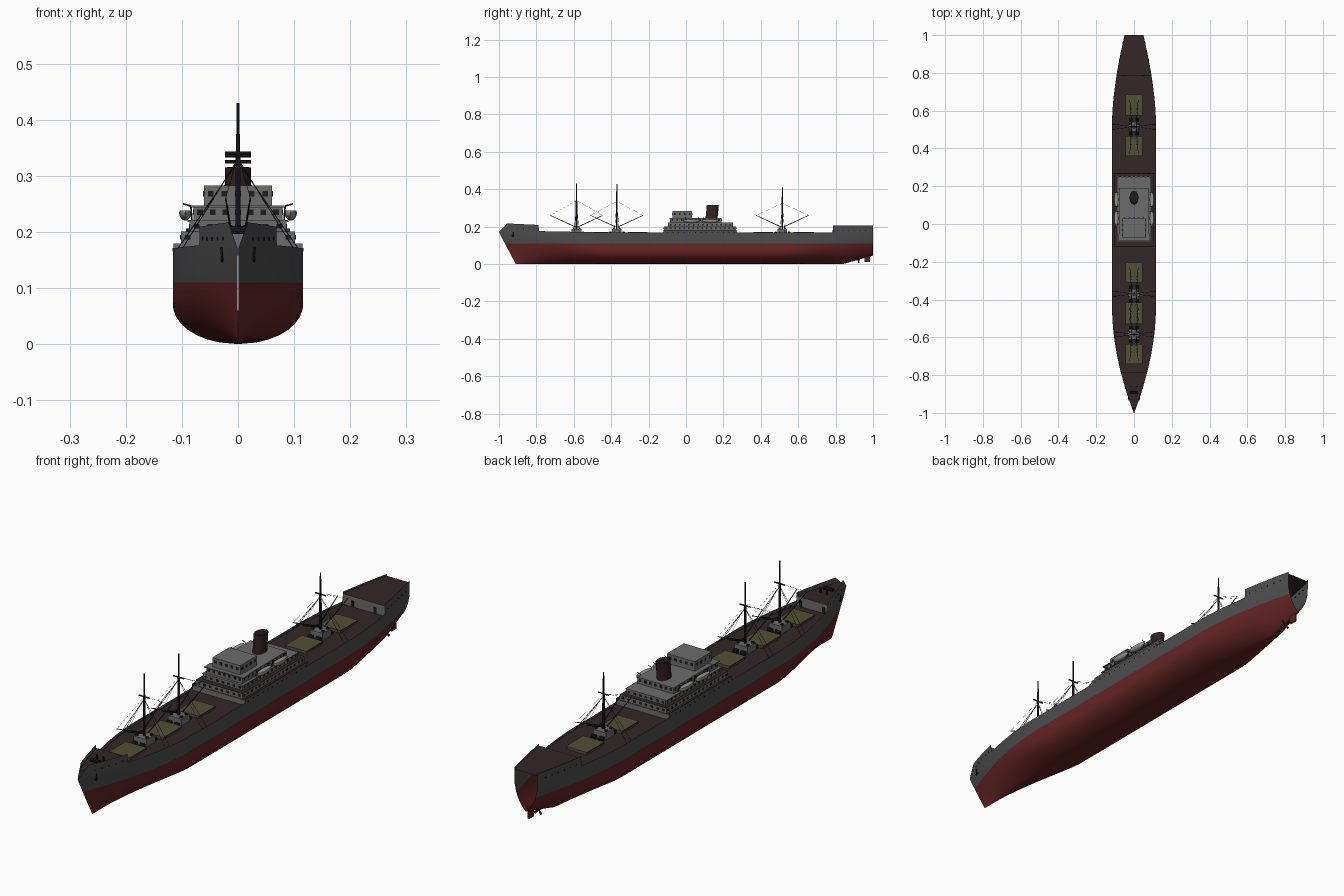
import bpy, bmesh, math
from mathutils import Vector, Matrix

cube = bpy.data.objects.get("Cube")
if cube:
    bpy.data.objects.remove(cube, do_unlink=True)


def material(name, r, g, b):
    m = bpy.data.materials.new(name)
    m.use_nodes = True
    m.diffuse_color = (r, g, b, 1)
    bsdf = m.node_tree.nodes["Principled BSDF"]
    bsdf.inputs["Base Color"].default_value = (r, g, b, 1)
    bsdf.inputs["Roughness"].default_value = 0.8
    return m


RED = material("antifouling red", 0.13, 0.018, 0.018)
GREY = material("hull grey", 0.075, 0.075, 0.075)
HOUSE = material("house grey", 0.15, 0.15, 0.15)
DECK = material("deck brown", 0.035, 0.02, 0.02)
HATCH = material("hatch olive", 0.085, 0.08, 0.035)
FUNNEL = material("funnel maroon", 0.035, 0.014, 0.014)
BLACK = material("fittings black", 0.012, 0.012, 0.012)
BOAT = material("lifeboat pale grey", 0.3, 0.3, 0.28)
WATERLINE, MAIN = 0.11, 0.158


def finish(name, bm, mats, smooth=False):
    me = bpy.data.meshes.new(name)
    bm.to_mesh(me)
    bm.free()
    for m in mats:
        me.materials.append(m)
    if smooth:
        me.shade_smooth()
        me.set_sharp_from_angle(angle=math.radians(35))
    ob = bpy.data.objects.new(name, me)
    bpy.context.scene.collection.objects.link(ob)
    return ob


def boxes(name, items, mat):
    """Each item is (x0, x1, y0, y1, z0, z1)."""
    bm = bmesh.new()
    for x0, x1, y0, y1, z0, z1 in items:
        centre = Matrix.Translation(((x0 + x1) / 2, (y0 + y1) / 2, (z0 + z1) / 2))
        size = Matrix.Diagonal((x1 - x0, y1 - y0, z1 - z0, 1))
        bmesh.ops.create_cube(bm, size=1, matrix=centre @ size)
    return finish(name, bm, [mat])


def rods(name, items, mat, sides=8):
    """Each item is (start, end, start radius, end radius)."""
    bm = bmesh.new()
    for a, b, r0, r1 in items:
        a, b = Vector(a), Vector(b)
        turn = (b - a).to_track_quat('Z', 'Y').to_matrix().to_4x4()
        bmesh.ops.create_cone(bm, cap_ends=True, segments=sides, radius1=r0, radius2=r1,
                              depth=(b - a).length, matrix=Matrix.Translation((a + b) / 2) @ turn)
    return finish(name, bm, [mat], True)


# Hull shape rules
def clamp(v):
    return max(0.0, min(1.0, v))


def mix(a, b, t):
    return a + (b - a) * t


def keel(y):
    return 0.045 * clamp((y - 0.84) / 0.16)


def half(y, z):
    bow, stern = clamp((-y - 0.45) / 0.55), clamp((y - 0.55) / 0.45)
    beam = 0.116 * (1 - 0.99 * bow ** 1.83 - 0.57 * stern ** 1.6)
    full = mix(mix(0.07, 0.2, bow), 0.16, stern)
    power = mix(mix(0.5, 0.9, bow), 0.85, stern)
    u = clamp((z - keel(y)) / (full - keel(y)))
    return beam * (1 - (1 - u) ** 2) ** power


def rake(y, z):
    return y + 0.09 * clamp((-y - 0.7) / 0.3) ** 2 * clamp(1 - z / 0.17)


def top(y):
    if y < -0.957:
        return mix(0.217, 0.172, (-y - 0.957) / 0.043)
    if y < -0.788:
        return mix(0.209, 0.217, (-y - 0.788) / 0.169)
    if y > 0.786:
        return 0.206
    if -0.121 < y < 0.271:
        return 0.183
    return 0.168 + 0.008 * clamp((-y - 0.4) / 0.39)


# Hull skin, open at the stern
stations = sorted([-1 + i * 0.04 for i in range(51)]
                  + [-0.98, -0.957, -0.789, -0.787, -0.122, -0.1205, 0.2705, 0.272, 0.785, 0.787])
bm = bmesh.new()
rows = []
for y in stations:
    k = keel(y)
    zs = [mix(k, WATERLINE, (i / 10) ** 1.6) for i in range(11)]
    zs += [mix(WATERLINE, top(y), i / 3) for i in (1, 2, 3)]
    side = [(half(y, z), rake(y, z), z) for z in zs]
    pts = [(-x, b, c) for x, b, c in reversed(side[1:])] + side
    rows.append([bm.verts.new(p) for p in pts])
for a, b in zip(rows, rows[1:]):
    for i in range(len(a) - 1):
        f = bm.faces.new((a[i], b[i], b[i + 1], a[i + 1]))
        f.material_index = 0 if 3 <= i < len(a) - 4 else 1
bmesh.ops.recalc_face_normals(bm, faces=bm.faces)
if sum(f.normal.z for f in bm.faces) > 0:
    bmesh.ops.reverse_faces(bm, faces=bm.faces)
finish("hull", bm, [RED, GREY], True)


# Decks follow the hull width
def deck(name, y0, y1, z, n=14):
    bm = bmesh.new()
    last = None
    for i in range(n + 1):
        y = mix(y0, y1, i / n)
        w = half(y, z) - 0.0005
        pair = [bm.verts.new((-w, y, z)), bm.verts.new((w, y, z))]
        if last:
            bm.faces.new((last[0], last[1], pair[1], pair[0]))
        last = pair
    finish(name, bm, [DECK])


deck("main_deck", -0.79, 0.79, MAIN, 40)
deck("forecastle_deck", -0.975, -0.787, 0.196)
deck("poop_deck", 0.786, 1.0, 0.199)
deck("midship_deck", -0.12, 0.27, 0.179)
bulkheads = []
for y, z in ((-0.788, 0.196), (0.787, 0.199), (-0.1195, 0.179), (0.2695, 0.179)):
    w = half(y, MAIN) - 0.001
    bulkheads.append((-w, w, y - 0.001, y + 0.001, MAIN, z))
boxes("bulkheads", bulkheads, HOUSE)
boxes("bulkhead_doors", [(x - 0.006, x + 0.006, y - 0.002, y + 0.002, MAIN, 0.182)
                         for x in (-0.05, 0.05) for y in (-0.787, 0.786)], BLACK)

# Superstructure tiers: half width, y range, z range
tiers = [(0.102, -0.118, 0.268, MAIN, 0.2), (0.086, -0.095, 0.25, 0.2, 0.219),
         (0.079, -0.085, 0.19, 0.219, 0.245), (0.061, -0.073, 0.032, 0.245, 0.283)]
for name, (w, y0, y1, z0, z1) in zip(("deckhouse_base", "lower_house", "upper_house", "bridge"), tiers):
    boxes(name, [(-w, w, y0, y1, z0, z1)], HOUSE)
for s, n in ((-1, "right"), (1, "left")):
    boxes(n + "_side_deck", [tuple(sorted((s * 0.087, s * 0.102))) + (-0.118, 0.268, 0.2, 0.201)], DECK)
boxes("end_decks", [(-0.102, 0.102, a, b, 0.2, 0.201) for a, b in ((-0.118, -0.096), (0.251, 0.268))], DECK)
boxes("boat_deck", [(-0.09, 0.09, -0.095, 0.25, 0.218, 0.221)], HOUSE)
boxes("bridge_wings", [(-0.085, 0.085, -0.09, -0.05, 0.243, 0.247)], HOUSE)

# Windows around the tiers
panes = []
for (w, y0, y1, z0, z1), z, h in zip(tiers, (0.19, 0.21, 0.235, 0.268), (0.004, 0.004, 0.005, 0.005)):
    n = round(w / 0.012)
    for i in range(n):
        x = mix(-w, w, (i + 0.5) / n)
        for y in (y0, y1):
            panes.append((x - 0.005, x + 0.005, y - 0.0015, y + 0.0015, z - h, z + h))
    m = round((y1 - y0) / 0.024)
    for i in range(m):
        y = mix(y0, y1, (i + 0.5) / m)
        for x in (-w, w):
            panes.append((x - 0.0015, x + 0.0015, y - 0.004, y + 0.004, z - h, z + h))
boxes("windows", panes, BLACK)

# Portholes along the hull
holes = []
spots = [(-0.1 + 0.03 * i, 0.168) for i in range(13)] + [(0.81 + 0.03 * i, 0.18) for i in range(6)]
spots += [(-0.93 + 0.03 * i, 0.188) for i in range(5)]
for y, z in spots:
    for s in (-1, 1):
        x = half(y, z)
        holes.append(((s * (x - 0.003), y, z), (s * (x + 0.001), y, z), 0.003, 0.003))
rods("portholes", holes, BLACK)

# Funnel with an oval section and a dark mouth
for name, z0, z1, scale, mat in (("funnel", 0.24, 0.315, 1, FUNNEL), ("funnel_mouth", 0.31, 0.316, 0.85, BLACK)):
    ob = rods(name, [((0, 0, z0), (0, 0, z1), 0.023 * scale, 0.023 * scale)], mat, 24)
    for v in ob.data.vertices:
        v.co.y = v.co.y * 1.4 + 0.14 + (v.co.z - 0.28) * 0.1

# Lifeboats and davits
davits = []
for s, n in ((-1, "right"), (1, "left")):
    for y, part in ((0.03, "fore"), (0.13, "aft")):
        bm = bmesh.new()
        bmesh.ops.create_uvsphere(bm, u_segments=12, v_segments=8, radius=1)
        for v in bm.verts:
            v.co.z = min(v.co.z, 0.3)
        shape = Matrix.Translation((s * 0.094, y, 0.234)) @ Matrix.Diagonal((0.011, 0.045, 0.014, 1))
        bmesh.ops.transform(bm, matrix=shape, verts=bm.verts)
        finish(f"{n}_{part}_lifeboat", bm, [BOAT], True)
        for d in (-0.035, 0.035):
            davits.append(((s * 0.082, y + d, 0.22), (s * 0.084, y + d, 0.246), 0.0015, 0.0015))
            davits.append(((s * 0.084, y + d, 0.246), (s * 0.098, y + d, 0.25), 0.0015, 0.0015))
rods("davits", davits, BLACK, 6)

# Cargo hatches
spans = ((0.575, 0.685), (0.36, 0.465), (-0.31, -0.205), (-0.53, -0.415), (-0.74, -0.635))
boxes("hatch_coamings", [(-0.043, 0.043, a + 0.002, b - 0.002, MAIN, 0.166) for a, b in spans], GREY)
boxes("hatch_covers", [(-0.046, 0.046, a, b, 0.166, 0.17) for a, b in spans], HATCH)

# Masts with booms, shrouds, houses and winches
for name, y, z, bar in (("fore", -0.585, 0.43, 0.34), ("main", -0.37, 0.427, 0.335), ("aft", 0.515, 0.41, 0.325)):
    rods(name + "_mast", [((0, y, MAIN), (0, y, bar), 0.005, 0.0045), ((0, y, bar), (0, y, z), 0.0035, 0.0025),
                          ((-0.023, y, bar), (0.023, y, bar), 0.0028, 0.0028)], BLACK)
    boxes(name + "_mast_house", [(-0.028, 0.028, y - 0.026, y + 0.026, MAIN, 0.187)], HOUSE)
    booms, wires, winches = [], [], []
    for s in (-1, 1):
        for e in (-1, 1):
            tip = (s * 0.022, y + e * 0.14, 0.26)
            booms.append(((s * 0.012, y + e * 0.006, 0.198), tip, 0.0022, 0.0015))
            wires.append((tip, (0, y, bar), 0.0004, 0.0004))
            wires.append(((s * (half(y, 0.16) - 0.003), y + e * 0.014, 0.162), (0, y, bar - 0.01), 0.0009, 0.0009))
            winches.append(((s * 0.008, y + e * 0.036, 0.166), (s * 0.026, y + e * 0.036, 0.166), 0.008, 0.008))
            winches.append(((s * 0.018, y + e * 0.015, 0.19), (s * 0.026, y + e * 0.015, 0.19), 0.005, 0.005))
    rods(name + "_booms", booms, BLACK, 6)
    rods(name + "_rigging", wires, BLACK, 4)
    rods(name + "_winches", winches, BLACK, 10)

# Bow gear
rods("windlass", [((-0.02, -0.89, 0.203), (0.02, -0.89, 0.203), 0.007, 0.007)]
     + [((s * 0.014, -0.86, 0.196), (s * 0.014, -0.86, 0.212), 0.004, 0.004) for s in (-1, 1)], BLACK, 10)
anchors = []
for s in (-1, 1):
    y, x = -0.925, half(-0.925, 0.16) + 0.002
    anchors.append(((s * x, y, 0.172), (s * (x - 0.002), y, 0.148), 0.002, 0.002))
    anchors.append(((s * x, y - 0.01, 0.154), (s * (x - 0.001), y, 0.147), 0.0015, 0.002))
    anchors.append(((s * x, y + 0.01, 0.154), (s * (x - 0.001), y, 0.147), 0.0015, 0.002))
rods("anchors", anchors, BLACK, 6)

# Rudder, propeller and shaft
boxes("rudder", [(-0.004, 0.004, 0.955, 0.985, 0.01, 0.06)], RED)
rods("propeller_shaft", [((0, 0.87, 0.022), (0, 0.93, 0.022), 0.005, 0.004)], RED)
blades = []
for i in range(4):
    a = math.pi * (i / 2 + 0.25)
    blades.append(((0, 0.92, 0.022), (0.02 * math.cos(a), 0.924, 0.022 + 0.02 * math.sin(a)), 0.002, 0.005))
rods("propeller", blades, BLACK, 6)
